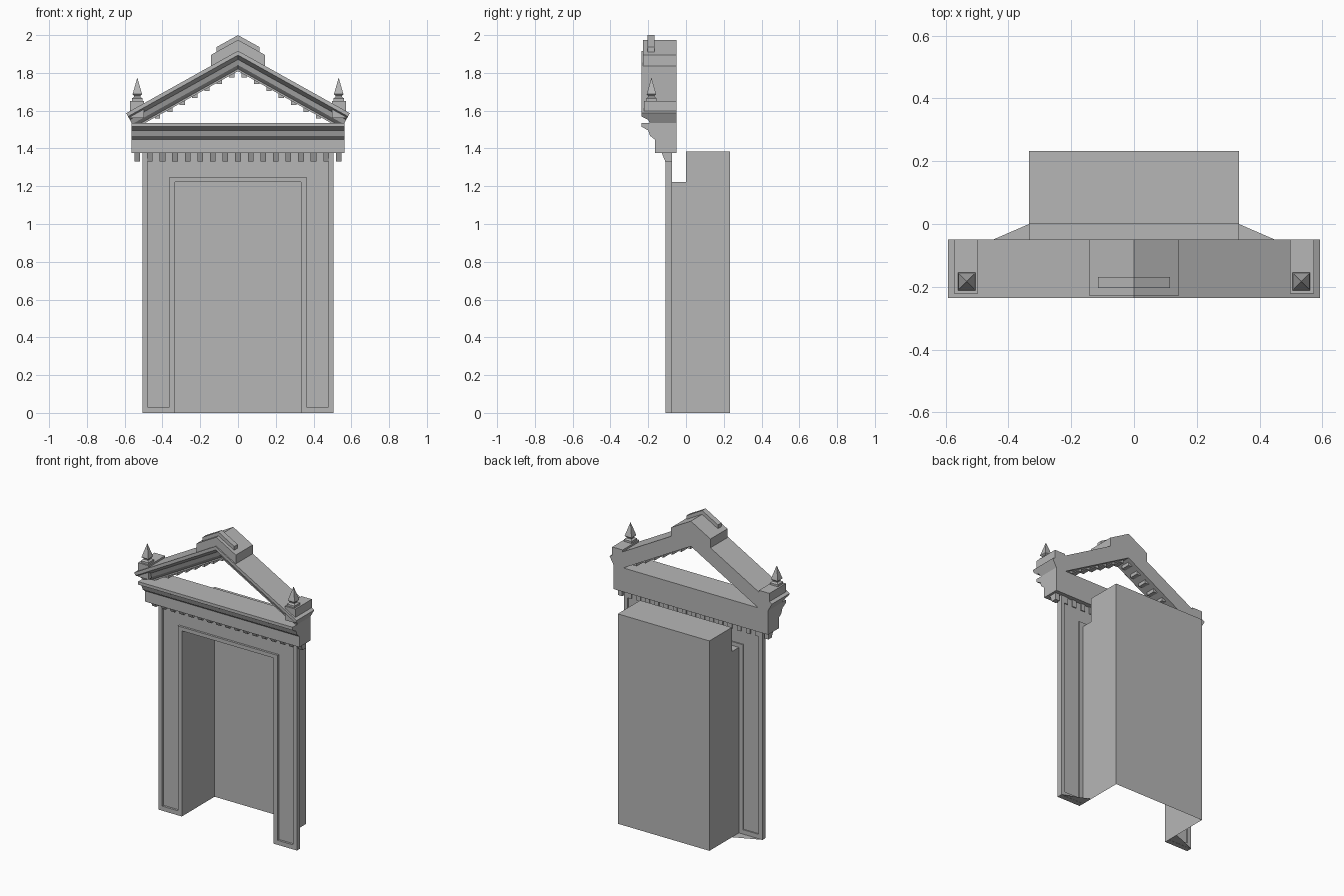
import bpy, bmesh, math

if "Cube" in bpy.data.objects:
    bpy.data.objects.remove(bpy.data.objects["Cube"])

stone = bpy.data.materials.new("grey stone")
stone.diffuse_color = (0.47, 0.47, 0.47, 1)
stone.use_nodes = True
stone.node_tree.nodes["Principled BSDF"].inputs["Base Color"].default_value = stone.diffuse_color


def make(name, verts, faces, fix=True):
    """Mesh object from points and faces."""
    me = bpy.data.meshes.new(name)
    me.from_pydata(verts, [], faces)
    if fix:
        bm = bmesh.new()
        bm.from_mesh(me)
        bmesh.ops.recalc_face_normals(bm, faces=bm.faces)
        bm.to_mesh(me)
        bm.free()
    me.materials.append(stone)
    ob = bpy.data.objects.new(name, me)
    bpy.context.collection.objects.link(ob)
    return ob


def loft(name, rings):
    """Closed solid through equal rings of points."""
    n = len(rings[0])
    verts = [p for r in rings for p in r]
    faces = [list(range(n)), list(range(len(verts) - n, len(verts)))]
    for k in range(len(rings) - 1):
        for i in range(n):
            j = (i + 1) % n
            faces.append([k * n + i, k * n + j, k * n + n + j, k * n + n + i])
    return make(name, verts, faces)


def prism_x(name, prof, x0, x1):
    return loft(name, [[(x, y, z) for y, z in prof] for x in (x0, x1)])


def prism_y(name, prof, y0, y1):
    return loft(name, [[(x, y, z) for x, z in prof] for y in (y0, y1)])


def box(name, x0, x1, y0, y1, z0, z1):
    return prism_x(name, [(y0, z0), (y1, z0), (y1, z1), (y0, z1)], x0, x1)


FRONT, BACK = -0.108, -0.074      # door surround depth
W, HEAD, TOP = 0.334, 1.223, 1.383  # opening half width, head height, box top

# Deep recess behind the opening, open at the front and at the floor
prof = [(BACK, 0), (0.233, 0), (0.233, TOP), (0, TOP), (0, HEAD), (BACK, HEAD)]
rv = [(x, y, z) for x in (-W, W) for y, z in prof]
make("door_recess", rv, [[0, 1, 2, 3, 4, 5], [11, 10, 9, 8, 7, 6], [1, 7, 8, 2],
                         [2, 8, 9, 3], [3, 9, 10, 4], [4, 10, 11, 5]])

# Door surround: recessed band between two raised rims
for side, s in (("left", -1), ("right", 1)):
    def bar(part, a, b, y0, y1, z0, z1):
        lo, hi = sorted((s * a, s * b))
        box(f"{side}_{part}", lo, hi, y0, y1, z0, z1)
    bar("outer_rim", 0.478, 0.505, FRONT, BACK, 0, 1.38)
    bar("inner_rim", W, 0.363, FRONT, BACK, 0, 1.248)
    bar("foot_rim", 0.363, 0.478, FRONT, BACK, 0, 0.03)
    bar("jamb_band", 0.363, 0.478, FRONT + 0.014, BACK - 0.008, 0.03, 1.38)
    # splayed foot plate behind the jamb
    make(f"{side}_foot_plate", [(s * W, 0, 0.001), (s * 0.505, BACK, 0.001), (s * W, BACK, 0.001)],
         [[0, 1, 2]])
box("head_rim", -0.363, 0.363, FRONT, BACK, HEAD, 1.248)
box("head_band", -0.363, 0.363, FRONT + 0.014, BACK - 0.008, 1.248, 1.38)

# Horizontal entablature
prism_x("entablature", [(-0.05, 1.377), (-0.165, 1.377), (-0.165, 1.447), (-0.19, 1.467),
                        (-0.2, 1.495), (-0.235, 1.515), (-0.235, 1.535), (-0.05, 1.535)],
        -0.563, 0.563)

# Tapered dentils under the entablature
for i in range(17):
    x = -0.533 + i * 1.066 / 16
    prism_x("dentil", [(-0.13, 1.38), (-0.11, 1.332), (-0.075, 1.332), (-0.075, 1.38)],
            x - 0.015, x + 0.015)

# Raking cornice, mitred at the apex and cut square at its ends
SLOPE, APEX, END = 0.558, 1.917, 0.592
ang = math.atan(SLOPE)
sn, cs = math.sin(ang), math.cos(ang)
rake = [(-0.235, 0), (-0.235, 0.02), (-0.2, 0.04), (-0.19, 0.066), (-0.165, 0.084),
        (-0.165, 0.094), (-0.05, 0.094), (-0.05, 0)]


def rake_end(s):
    return [(s * (END - d * sn), y, APEX - SLOPE * END - d * cs) for y, d in rake]


loft("raking_cornice", [rake_end(-1), [(0, y, APEX - d / cs) for y, d in rake], rake_end(1)])

# Dentils hanging below the raking cornice
for s in (-1, 1):
    for i in range(7):
        x = 0.033 + i * 0.0655
        bottom = 1.795 - SLOPE * x
        box("raking_dentil", s * x - 0.014, s * x + 0.014, -0.135, -0.075, bottom, bottom + 0.045)


# Stepped chevron blocks on the apex
def chevron(name, w, top, y0, y1):
    low = APEX - 0.005
    prism_y(name, [(-w, low - SLOPE * w), (0, low), (w, low - SLOPE * w),
                   (w, top - SLOPE * w), (0, top), (-w, top - SLOPE * w)], y0, y1)


chevron("apex_block", 0.143, 1.975, -0.227, -0.05)
chevron("apex_crest", 0.115, 2.0, -0.204, -0.168)

# Corner pedestals with square spires
for s in (-1, 1):
    a, b = sorted((s * 0.497, s * 0.573))
    box("corner_pedestal", a, b, -0.222, -0.05, 1.56, 1.652)
    cx, cy = s * 0.533, -0.183
    steps = [(0.028, 1.65), (0.028, 1.665), (0.017, 1.673), (0.017, 1.679),
             (0.025, 1.687), (0.02, 1.705), (0.001, 1.772)]
    loft("corner_spire", [[(cx + i * r, cy + j * r, z) for i, j in
                           ((-1, -1), (1, -1), (1, 1), (-1, 1))] for r, z in steps])
